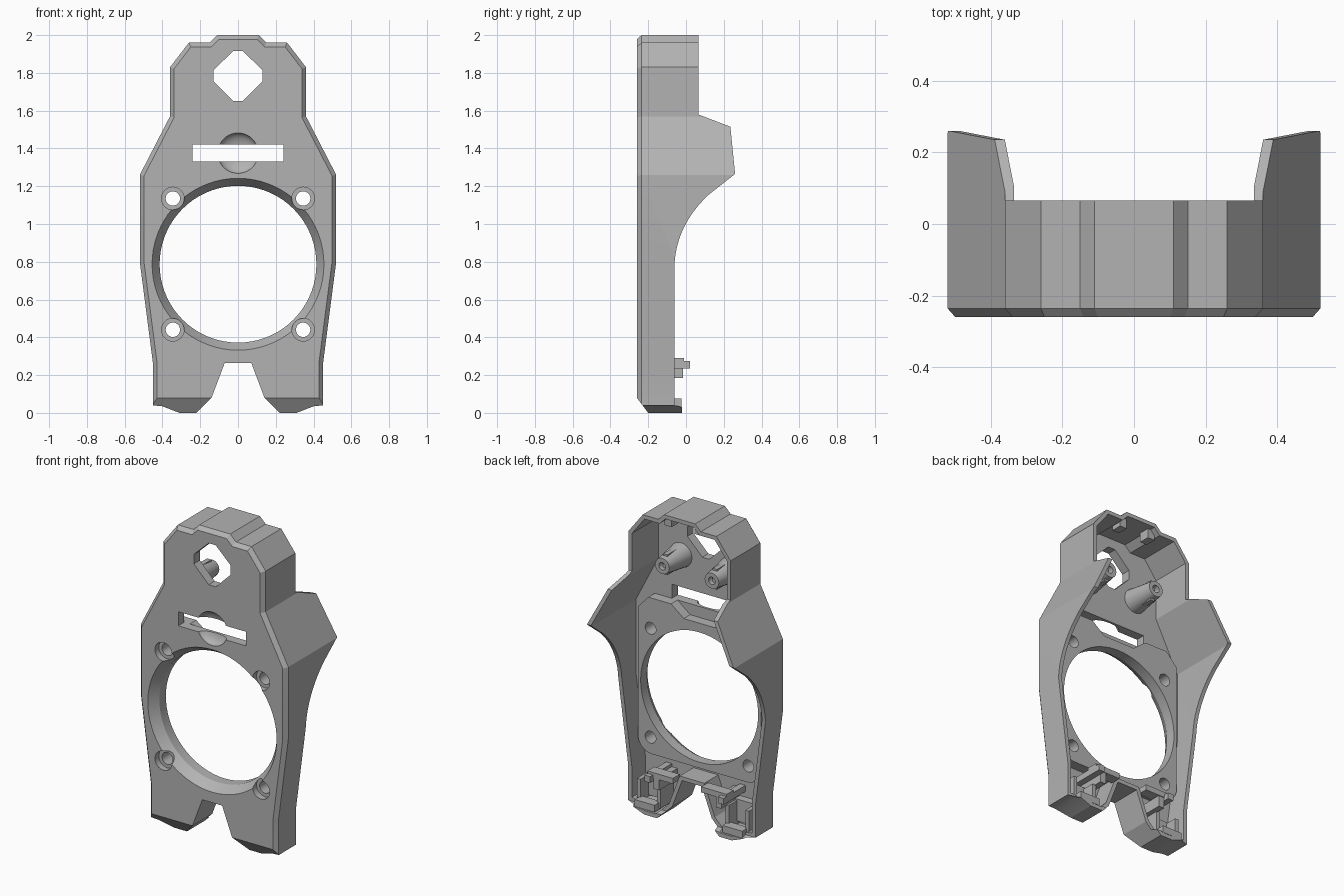
import bpy, bmesh, math
from mathutils import Vector, Matrix

if "Cube" in bpy.data.objects:
    bpy.data.objects.remove(bpy.data.objects["Cube"])

grey = bpy.data.materials.new("plain grey")
grey.use_nodes = True
grey.diffuse_color = (0.45, 0.45, 0.45, 1)
grey.node_tree.nodes["Principled BSDF"].inputs["Base Color"].default_value = (0.45, 0.45, 0.45, 1)


def finish(bm, name):
    bmesh.ops.remove_doubles(bm, verts=bm.verts, dist=1e-5)
    bmesh.ops.recalc_face_normals(bm, faces=bm.faces)
    mesh = bpy.data.meshes.new(name)
    bm.to_mesh(mesh)
    bm.free()
    mesh.materials.append(grey)
    ob = bpy.data.objects.new(name, mesh)
    bpy.context.collection.objects.link(ob)
    return ob


def loft(name, rings):
    """Join equal-length rings of 3D points and cap both ends."""
    bm = bmesh.new()
    loops = [[bm.verts.new(p) for p in ring] for ring in rings]
    n = len(loops[0])
    for a, b in zip(loops, loops[1:]):
        for i in range(n):
            j = (i + 1) % n
            bm.faces.new((a[i], a[j], b[j], b[i]))
    bm.faces.new(loops[0])
    bm.faces.new(loops[-1])
    return finish(bm, name)


def at_y(outline, y):
    return [(x, y, z) for x, z in outline]


def prism(name, outline, y0, y1):
    return loft(name, [at_y(outline, y0), at_y(outline, y1)])


def box(name, x0, x1, y0, y1, z0, z1):
    return prism(name, [(x0, z0), (x1, z0), (x1, z1), (x0, z1)], y0, y1)


def lathe(name, profile, x, z, steps=32):
    """Spin (radius, y) points about a front-to-back axis."""
    bm = bmesh.new()
    vs = [bm.verts.new((x + r, y, z)) for r, y in profile]
    es = [bm.edges.new(pair) for pair in zip(vs, vs[1:])]
    bmesh.ops.spin(bm, geom=vs + es, cent=(x, 0, z), axis=(0, 1, 0),
                   angle=math.tau, steps=steps, use_duplicate=False)
    bmesh.ops.dissolve_degenerate(bm, dist=1e-5, edges=bm.edges)
    return finish(bm, name)


def combine(target, tool, operation):
    mod = target.modifiers.new(operation, "BOOLEAN")
    mod.operation, mod.solver, mod.object = operation, "EXACT", tool
    bpy.ops.object.select_all(action="DESELECT")
    bpy.context.view_layer.objects.active = target
    target.select_set(True)
    bpy.ops.object.modifier_apply(modifier=mod.name)
    bpy.data.objects.remove(tool)


def mirrored(half):
    return half + [(-x, z) for x, z in reversed(half)]


def inset(points, d):
    """Move every edge of a clockwise outline inwards by d."""
    out = []
    for i, p in enumerate(points):
        a, b, c = Vector(points[i - 1]), Vector(p), Vector(points[(i + 1) % len(points)])
        e, f = (b - a).normalized(), (c - b).normalized()
        n, m = Vector((e.y, -e.x)), Vector((f.y, -f.x))
        out.append(tuple(b + (n + m) * d / (1 + n.dot(m))))
    return out


# Outer silhouette, listed from the top centre down the left side
half = [(0.11, 2), (0.15, 1.96), (0.26, 1.96), (0.36, 1.83), (0.36, 1.57), (0.52, 1.26),
        (0.52, 0.8), (0.45, 0.26), (0.45, 0.04), (0.4, 0.035), (0.31, 0), (0.22, 0)]
notch = [(0.14, 0.08), (0.07, 0.265)]
solid, full = mirrored(half), mirrored(half + notch)
shell = loft("shell", [at_y(inset(solid, 0.022), -0.26), at_y(solid, -0.235), at_y(solid, 0.4)])

# Side profile with swept wings
side = [(-0.3, 2.1), (0.065, 2.1), (0.065, 1.58), (0.235, 1.515), (0.26, 1.265)]
p, q, r = Vector((0.12, 1.155)), Vector((-0.045, 1.0)), Vector((-0.06, 0.8))
for i in range(11):
    t = i / 10
    side.append(tuple(p * (1 - t) ** 2 + q * 2 * t * (1 - t) + r * t * t))
side += [(-0.06, 0.04), (-0.02, 0.03), (-0.02, -0.01), (-0.193, -0.01), (-0.26, 0.08), (-0.3, 0.08)]
combine(shell, loft("side_cut", [[(x, y, z) for y, z in side] for x in (-1, 1)]), "INTERSECT")

# Hollow back and the notch between the feet
combine(shell, prism("cavity", inset(full, 0.025), -0.2, 0.5), "DIFFERENCE")
wedge = [(0.07, 0.265), (0.14, 0.08), (0.22, 0), (0.24, -0.02)]
combine(shell, prism("notch_cut", mirrored(wedge), -0.5, 0.5), "DIFFERENCE")

# Raised mounting pad around the large opening
pad = [(0.11, 1.26), (0.2, 1.33), (0.36, 1.33), (0.435, 1.25)]
pad += [(0.335 + 0.1 * math.cos(a), 0.435 - 0.1 * math.sin(a))
        for a in (math.pi / 2 * i / 6 for i in range(7))]
combine(shell, prism("pad", mirrored(pad), -0.21, -0.135), "UNION")

# Large round opening with a tapered front lip
combine(shell, lathe("opening", [(0, -0.3), (0.455, -0.3), (0.455, -0.26), (0.415, -0.2),
                                 (0.415, 0), (0, 0)], 0, 0.787, 72), "DIFFERENCE")

# Counterbored screw holes
for x in (-0.345, 0.345):
    for z in (0.44, 1.135):
        combine(shell, lathe("screw_hole", [(0, -0.3), (0.06, -0.3), (0.06, -0.22), (0.038, -0.22),
                                            (0.038, 0), (0, 0)], x, z), "DIFFERENCE")

# Eight-sided window, slot and round dimple
window = [(0.025, 1.915), (0.13, 1.815), (0.13, 1.755), (0.025, 1.65)]
combine(shell, prism("window", mirrored(window), -0.4, 0), "DIFFERENCE")
arc = [math.pi / 2 * i / 8 for i in range(9)]
bowl = [(0, -0.3), (0.107, -0.3)] + [(0.107 * math.cos(a), -0.26 + 0.05 * math.sin(a)) for a in arc]
combine(shell, lathe("dimple", bowl, 0, 1.375, 40), "DIFFERENCE")
combine(shell, box("slot", -0.24, 0.24, -0.4, 0.1, 1.33, 1.42), "DIFFERENCE")

parts = [shell]
for s, tag in ((1, "left"), (-1, "right")):
    def block(name, x0, x1, *rest):
        parts.append(box(tag + "_" + name, *sorted((s * x0, s * x1)), *rest))

    # Tapered screw boss with a small rib
    parts.append(lathe(tag + "_boss", [(0.078, -0.205), (0.05, -0.01), (0.024, -0.01),
                                       (0.024, -0.12), (0, -0.12)], s * 0.175, 1.625, 24))
    block("boss_rib", 0.16, 0.19, -0.205, -0.04, 1.56, 1.69)
    # Hook under the roof
    block("roof_hook", 0.08, 0.13, -0.04, 0.03, 1.915, 1.975)
    # Upper cable clip
    block("clip_arm", 0.1, 0.28, -0.08, -0.01, 0.255, 0.29)
    block("clip_lip", 0.24, 0.28, -0.2, 0.02, 0.235, 0.275)
    block("clip_post", 0.2, 0.24, -0.2, -0.015, 0.185, 0.255)
    # Socket frame in the foot
    block("socket_base", 0.24, 0.38, -0.205, -0.15, 0.06, 0.2)
    for x in (0.23, 0.37):
        block("socket_wall", x, x + 0.025, -0.205, -0.07, 0.04, 0.19)
    block("socket_lip", 0.24, 0.38, -0.09, -0.025, 0.03, 0.075)

# Smooth the round surfaces, keep hard edges
bpy.ops.object.select_all(action="DESELECT")
for ob in parts:
    ob.select_set(True)
bpy.context.view_layer.objects.active = shell
bpy.ops.object.shade_smooth_by_angle(angle=math.radians(20))
